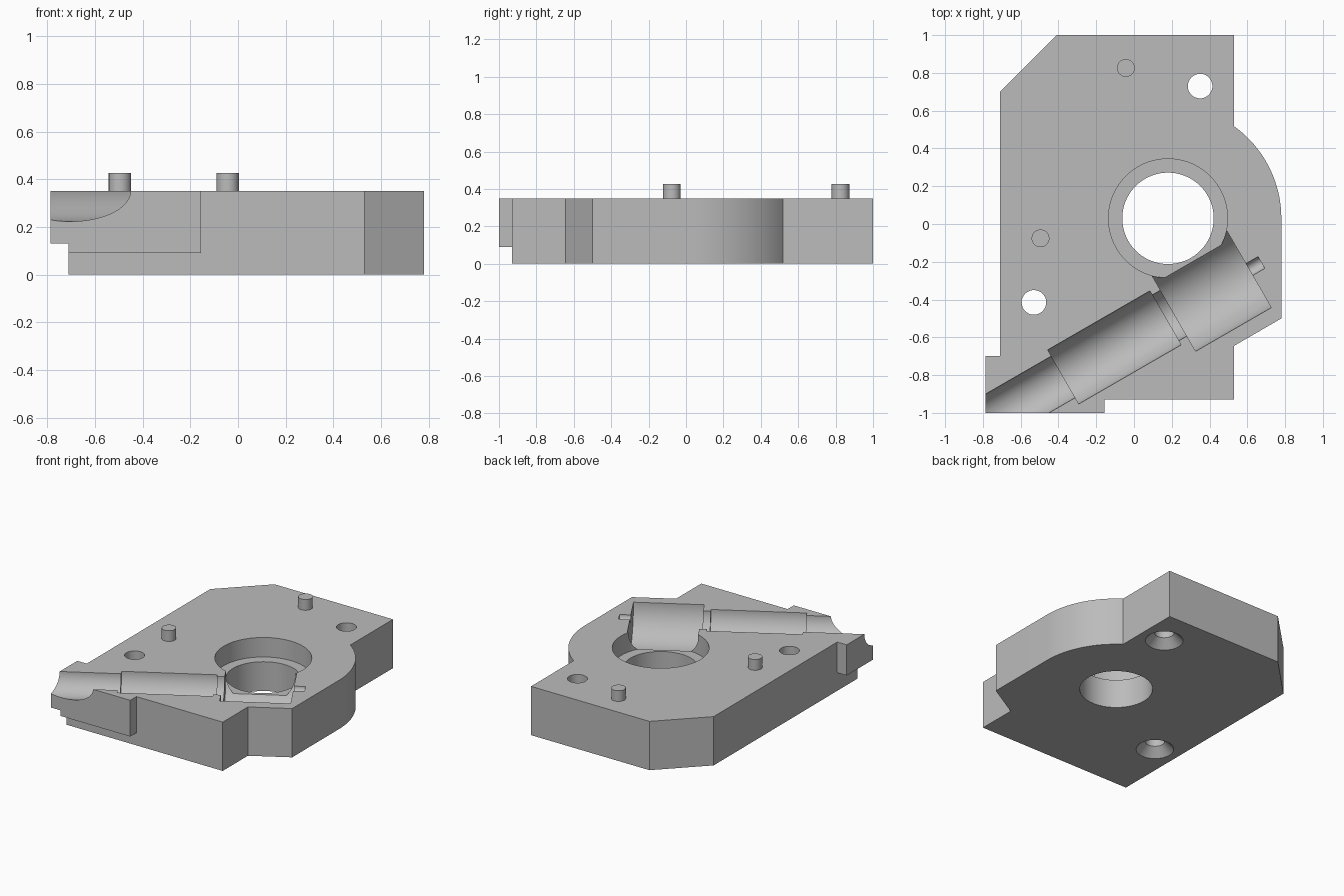
import bpy, bmesh, math
from mathutils import Matrix, Euler

if "Cube" in bpy.data.objects:
    bpy.data.objects.remove(bpy.data.objects["Cube"])

GREY = (0.5, 0.5, 0.5, 1)
grey = bpy.data.materials.new("plain grey")
grey.use_nodes = True
grey.diffuse_color = GREY
grey.node_tree.nodes["Principled BSDF"].inputs["Base Color"].default_value = GREY

TOP = 0.35


def make(name, bm):
    bmesh.ops.remove_doubles(bm, verts=bm.verts, dist=1e-5)
    bmesh.ops.recalc_face_normals(bm, faces=bm.faces)
    mesh = bpy.data.meshes.new(name)
    bm.to_mesh(mesh)
    bm.free()
    mesh.materials.append(grey)
    obj = bpy.data.objects.new(name, mesh)
    bpy.context.collection.objects.link(obj)
    return obj


def lathe(name, profile, loc, rot=(0, 0, 0), steps=72):
    """Solid of revolution from (radius, height) points, closed on its axis."""
    bm = bmesh.new()
    pts = [(0, profile[0][1])] + profile + [(0, profile[-1][1])]
    vs = [bm.verts.new((r, 0, h)) for r, h in pts]
    es = [bm.edges.new(pair) for pair in zip(vs, vs[1:])]
    bmesh.ops.spin(bm, geom=vs + es, axis=(0, 0, 1), cent=(0, 0, 0),
                   angle=math.tau, steps=steps, use_merge=True)
    bm.transform(Matrix.Translation(loc) @ Euler(rot).to_matrix().to_4x4())
    return make(name, bm)


def box(name, lo, hi):
    bm = bmesh.new()
    bmesh.ops.create_cube(bm, size=1)
    for v in bm.verts:
        v.co = [(a + b) / 2 + c * (b - a) for a, b, c in zip(lo, hi, v.co)]
    return make(name, bm)


def smooth(obj):
    bpy.ops.object.select_all(action='DESELECT')
    obj.select_set(True)
    bpy.context.view_layer.objects.active = obj
    bpy.ops.object.shade_smooth_by_angle(angle=math.radians(25))


# Plate outline with its rounded shoulder
bore = (0.18, 0.03)
start = math.atan2(0.49, 0.35)
arc = [(bore[0] + 0.6 * math.cos(start * (1 - i / 20)),
        bore[1] + 0.6 * math.sin(start * (1 - i / 20))) for i in range(21)]
outline = [(-0.41, 1), (0.53, 1)] + arc + [
    (0.78, -0.5), (0.53, -0.645), (0.53, -0.93), (-0.155, -0.93), (-0.155, -1),
    (-0.785, -1), (-0.785, -0.7), (-0.71, -0.7), (-0.71, 0.7)]
bm = bmesh.new()
base = bm.faces.new([bm.verts.new((x, y, 0)) for x, y in outline])
ext = bmesh.ops.extrude_face_region(bm, geom=[base], use_keep_orig=True)
for v in ext["geom"]:
    if isinstance(v, bmesh.types.BMVert):
        v.co.z = TOP
plate = make("base_plate", bm)

# Undercuts below the corner lips
cutters = [
    box("side_undercut", (-1, -1.2, -0.1), (-0.71, -0.6, 0.13)),
    box("front_undercut", (-1, -1.2, -0.1), (0, -0.93, 0.09)),
]

# Stepped main bore
cutters.append(lathe("bore_cutter", [(0.242, -0.1), (0.242, 0.21), (0.315, 0.21), (0.315, 0.5)],
                     (*bore, 0)))

# Screw holes, countersunk underneath
for x, y in ((0.35, 0.73), (-0.53, -0.415)):
    cutters.append(lathe("screw_hole_cutter",
                         [(0.145, -0.02), (0.065, 0.06), (0.065, 0.5)], (x, y, 0), steps=48))

# Diagonal stepped half-round channel
channel = [(0.127, -1.4), (0.127, -0.675), (0.165, -0.675), (0.165, -0.05),
           (0.14, -0.05), (0.14, 0), (0.233, 0), (0.233, 0.462),
           (0.036, 0.462), (0.036, 0.536)]
cutters.append(lathe("channel_cutter", channel, (0.21, -0.472, TOP),
                     (0, math.pi / 2, math.radians(30)), steps=96))

for cutter in cutters:
    mod = plate.modifiers.new("cut", 'BOOLEAN')
    mod.operation = 'DIFFERENCE'
    mod.solver = 'EXACT'
    mod.object = cutter
    bpy.context.view_layer.objects.active = plate
    bpy.ops.object.modifier_apply(modifier=mod.name)
    bpy.data.objects.remove(cutter)
smooth(plate)

# Locating pins
for name, x, y in (("back_pin", -0.043, 0.826), ("side_pin", -0.495, -0.076)):
    smooth(lathe(name, [(0.047, TOP - 0.02), (0.047, 0.427)], (x, y, 0), steps=40))
